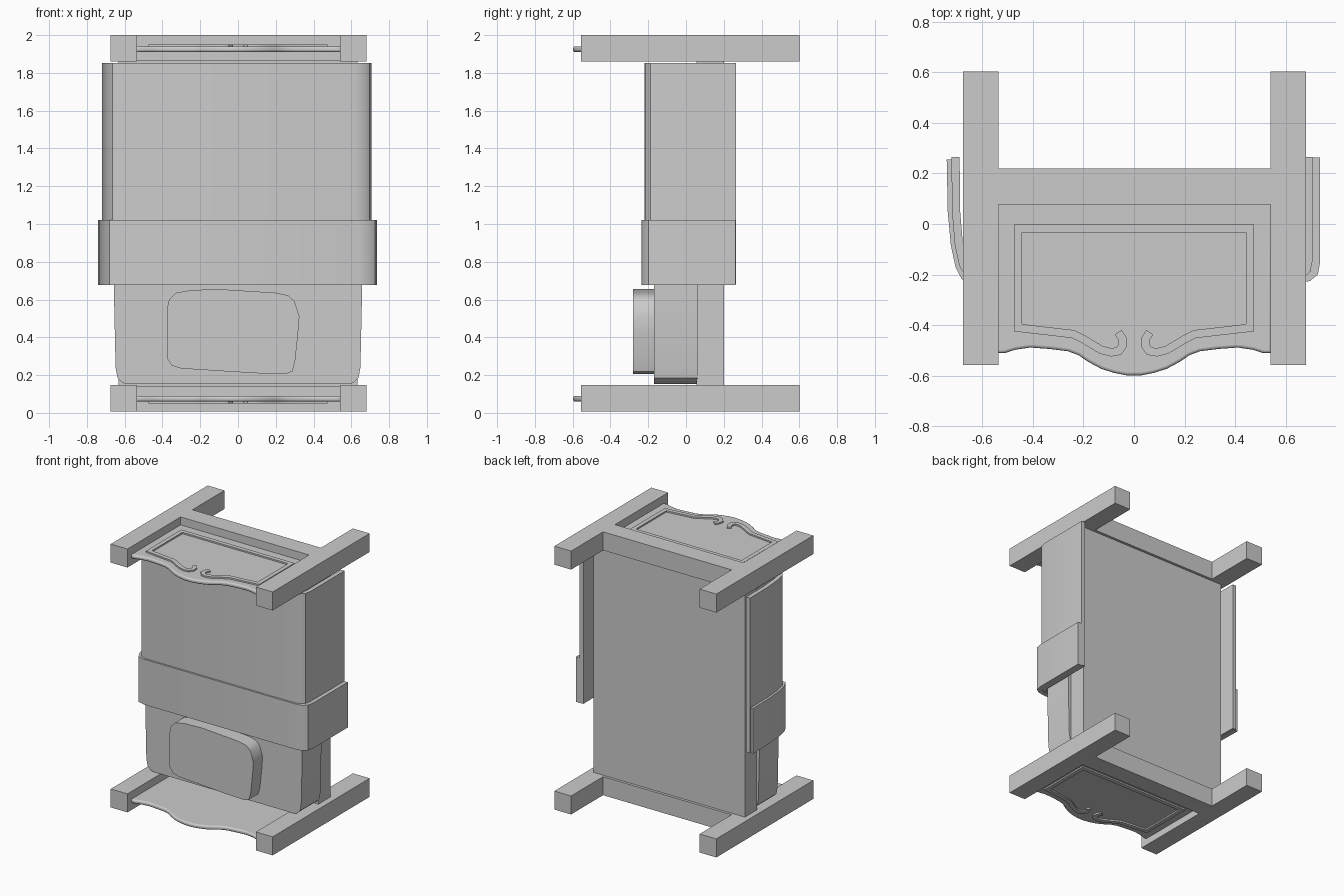
import bpy, bmesh
from mathutils import Vector

if "Cube" in bpy.data.objects:
    bpy.data.objects.remove(bpy.data.objects["Cube"])


def finish(name, bm, bevel=0.0, segs=2):
    bmesh.ops.recalc_face_normals(bm, faces=bm.faces)
    me = bpy.data.meshes.new(name)
    bm.to_mesh(me)
    bm.free()
    ob = bpy.data.objects.new(name, me)
    bpy.context.collection.objects.link(ob)
    bpy.ops.object.select_all(action='DESELECT')
    ob.select_set(True)
    bpy.context.view_layer.objects.active = ob
    bpy.ops.object.shade_smooth_by_angle(angle=0.6)
    if bevel:
        m = ob.modifiers.new("edge", 'BEVEL')
        m.width, m.segments, m.limit_method = bevel, segs, 'ANGLE'
        m.angle_limit = 0.9
    return ob


def box(name, x0, x1, y0, y1, z0, z1):
    return prism(name, [(x0, y0), (x1, y0), (x1, y1), (x0, y1)], z0, z1)


def prism(name, pts, a, b, axis='z', bevel=0.0, segs=2):
    """Extrude a closed outline from a to b along z (xy outline) or y (xz outline)."""
    bm = bmesh.new()
    put = (lambda p, h: (p[0], p[1], h)) if axis == 'z' else (lambda p, h: (p[0], h, p[1]))
    lo = [bm.verts.new(put(p, a)) for p in pts]
    hi = [bm.verts.new(put(p, b)) for p in pts]
    bm.faces.new(lo)
    bm.faces.new(hi)
    n = len(pts)
    for i in range(n):
        j = (i + 1) % n
        bm.faces.new((lo[i], lo[j], hi[j], hi[i]))
    return finish(name, bm, bevel, segs)


def ribbon(name, path, width, z0, z1):
    """Solid band of constant width following an open xy path."""
    p = [Vector(q) for q in path]
    left, right = [], []
    for i, q in enumerate(p):
        d0 = (q - p[i - 1]).normalized() if i else (p[1] - q).normalized()
        d1 = (p[i + 1] - q).normalized() if i < len(p) - 1 else d0
        n0, n1 = Vector((-d0.y, d0.x)), Vector((-d1.y, d1.x))
        m = (n0 + n1).normalized()
        off = m * (width / 2 / max(m.dot(n1), 0.5))
        left.append(q + off)
        right.append(q - off)
    bm = bmesh.new()
    rings = [[bm.verts.new((v.x, v.y, z)) for v, z in
              ((l, z0), (r, z0), (r, z1), (l, z1))] for l, r in zip(left, right)]
    for a, b in zip(rings, rings[1:]):
        for k in range(4):
            bm.faces.new((a[k], a[(k + 1) % 4], b[(k + 1) % 4], b[k]))
    bm.faces.new(rings[0])
    bm.faces.new(rings[-1])
    return finish(name, bm)


def mirrored(half):
    """Half outline starting near x=0 -> full path, left to right."""
    return [(-x, y) for x, y in reversed(half)] + list(half)


# Curved lower edge of the end boards and the scroll moulding (right halves)
edge = [(0.03, -0.598), (0.08, -0.588), (0.13, -0.572), (0.18, -0.545), (0.22, -0.518),
        (0.26, -0.503), (0.33, -0.494), (0.41, -0.488), (0.47, -0.497), (0.51, -0.51),
        (0.545, -0.51), (0.545, 0.09)]
scroll = [(0.02, -0.017), (0.458, -0.017), (0.458, -0.41), (0.24, -0.435), (0.20, -0.455),
          (0.13, -0.497), (0.09, -0.507), (0.06, -0.502), (0.044, -0.48), (0.046, -0.452),
          (0.062, -0.428)]

# Both ends: posts, cross rail, board and outward-facing moulding
for end, z0, out in (("foot", 1.86, 1), ("head", 0.008, -1)):
    z1 = z0 + 0.14
    for side, x in (("left", -0.605), ("right", 0.61)):
        box(f"{end}_{side}_post", x - 0.07, x + 0.07, -0.557, 0.602, z0, z1)
    box(f"{end}_rail", -0.54, 0.545, 0.078, 0.22, z0, z1)
    zc = 1.925 if out > 0 else 0.075
    prism(f"{end}_board", mirrored(edge), zc - 0.015, zc + 0.015, bevel=0.011, segs=3)
    a, b = sorted((zc + out * 0.005, zc + out * 0.026))
    ribbon(f"{end}_moulding", mirrored(scroll), 0.032, a, b)

# Bed base and mattress
box("bed_base", -0.633, 0.633, 0.055, 0.2, 0.14, 1.865)
mat = [(0.58, 0.152), (0.61, 0.158), (0.638, 0.185), (0.648, 0.24), (0.656, 0.6),
       (0.656, 1.75), (0.64, 1.83), (0.6, 1.848)]
prism("mattress", mat + [(-x, z) for x, z in reversed(mat)], -0.17, 0.06, 'y')

# Pillow
pillow = [(-0.376, 0.29), (-0.376, 0.55), (-0.365, 0.6), (-0.33, 0.635), (-0.25, 0.65),
          (-0.1, 0.655), (0.2, 0.636), (0.265, 0.622), (0.3, 0.59), (0.325, 0.51),
          (0.318, 0.42), (0.302, 0.27), (0.288, 0.22), (0.25, 0.205), (0.1, 0.21),
          (-0.1, 0.222), (-0.3, 0.235), (-0.35, 0.25)]
prism("pillow", pillow, -0.28, -0.165, 'y')

# Draped blanket and its turned-down fold
ribbon("blanket", [(-0.705, 0.265), (-0.703, 0.05), (-0.692, -0.08), (-0.675, -0.16),
                   (-0.655, -0.192), (-0.61, -0.205), (0.62, -0.205), (0.66, -0.199),
                   (0.682, -0.18), (0.69, -0.14), (0.69, 0.265)], 0.032, 0.68, 1.853)
ribbon("blanket_fold", [(-0.722, 0.255), (-0.718, 0.05), (-0.706, -0.08), (-0.688, -0.165),
                        (-0.668, -0.203), (-0.62, -0.217), (0.64, -0.217), (0.688, -0.208),
                        (0.71, -0.19), (0.717, -0.15), (0.717, 0.262)], 0.036, 0.677, 1.02)
